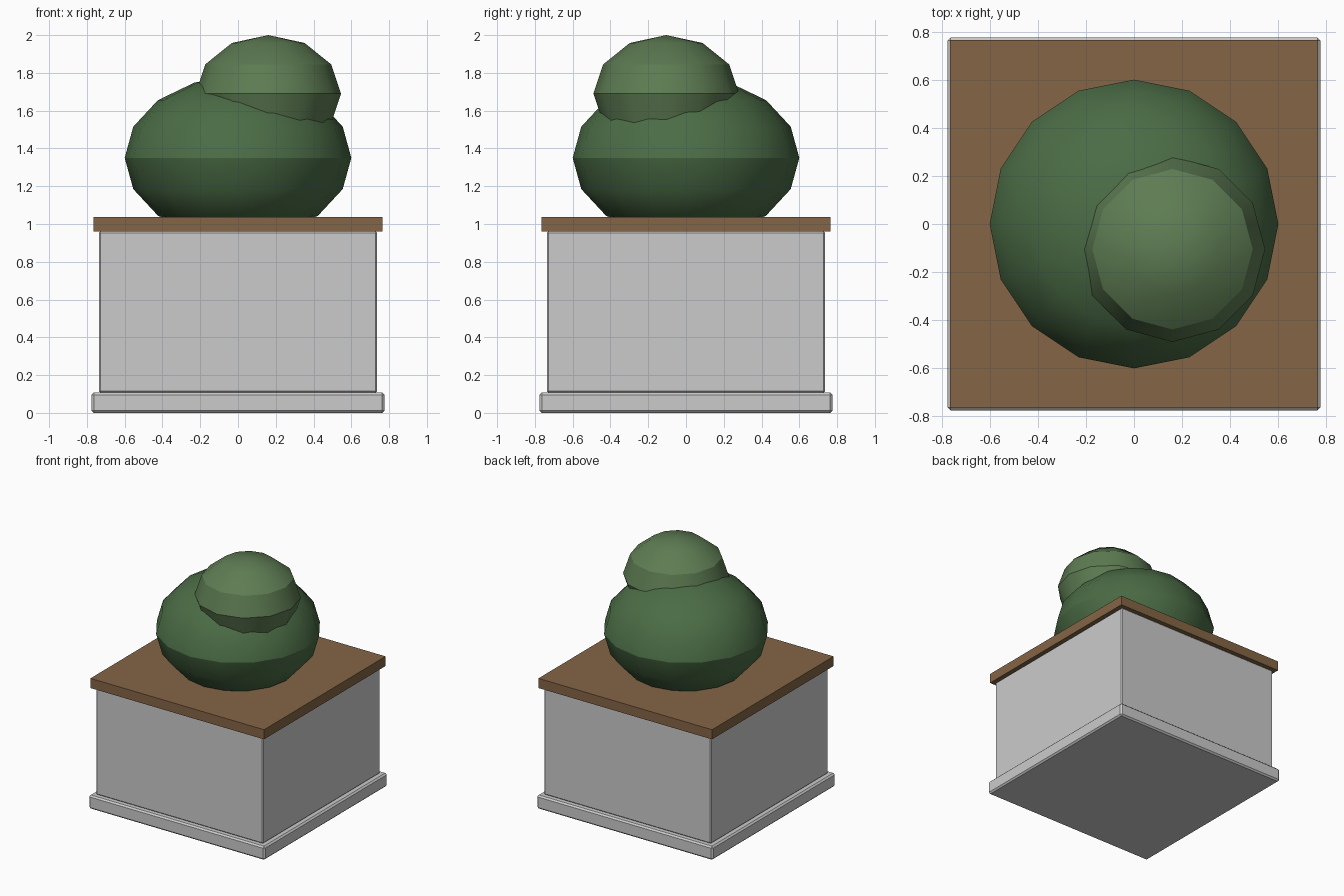
import bpy
from math import radians

if "Cube" in bpy.data.objects:
    bpy.data.objects.remove(bpy.data.objects["Cube"])


def paint(obj, name, rgb):
    mat = bpy.data.materials.new(name)
    mat.diffuse_color = (*rgb, 1)
    mat.use_nodes = True
    mat.node_tree.nodes["Principled BSDF"].inputs["Base Color"].default_value = mat.diffuse_color
    obj.data.materials.append(mat)


def box(name, half, z0, z1, bevel=0):
    bpy.ops.mesh.primitive_cube_add(size=1, location=(0, 0, (z0 + z1) / 2))
    obj = bpy.context.object
    obj.name = name
    obj.scale = (2 * half, 2 * half, z1 - z0)
    bpy.ops.object.transform_apply(location=False, rotation=False, scale=True)
    if bevel:
        mod = obj.modifiers.new("edge_bevel", 'BEVEL')
        mod.width = bevel
        mod.segments = 1
    return obj


def foliage(name, centre, radius, height, segments, rgb):
    bpy.ops.mesh.primitive_uv_sphere_add(segments=segments, ring_count=segments // 2,
                                         radius=1, location=centre)
    obj = bpy.context.object
    obj.name = name
    obj.scale = (radius, radius, height)
    bpy.ops.object.transform_apply(location=False, rotation=False, scale=True)
    bpy.ops.object.shade_smooth_by_angle(angle=radians(30))
    paint(obj, name + "_green", rgb)


# Stone planter: plinth and main block
box("plinth", 0.775, 0, 0.108, 0.012)
box("planter_body", 0.737, 0.108, 0.96, 0.008)

# Overhanging brown top slab
top = box("soil_top", 0.765, 0.96, 1.037)
paint(top, "soil_brown", (0.23, 0.13, 0.06))

# Two overlapping flattened shrubs
foliage("large_shrub", (0, 0, 1.35), 0.6, 0.432, 16, (0.07, 0.15, 0.06))
foliage("small_shrub", (0.16, -0.105, 1.69), 0.385, 0.31, 12, (0.11, 0.2, 0.085))
